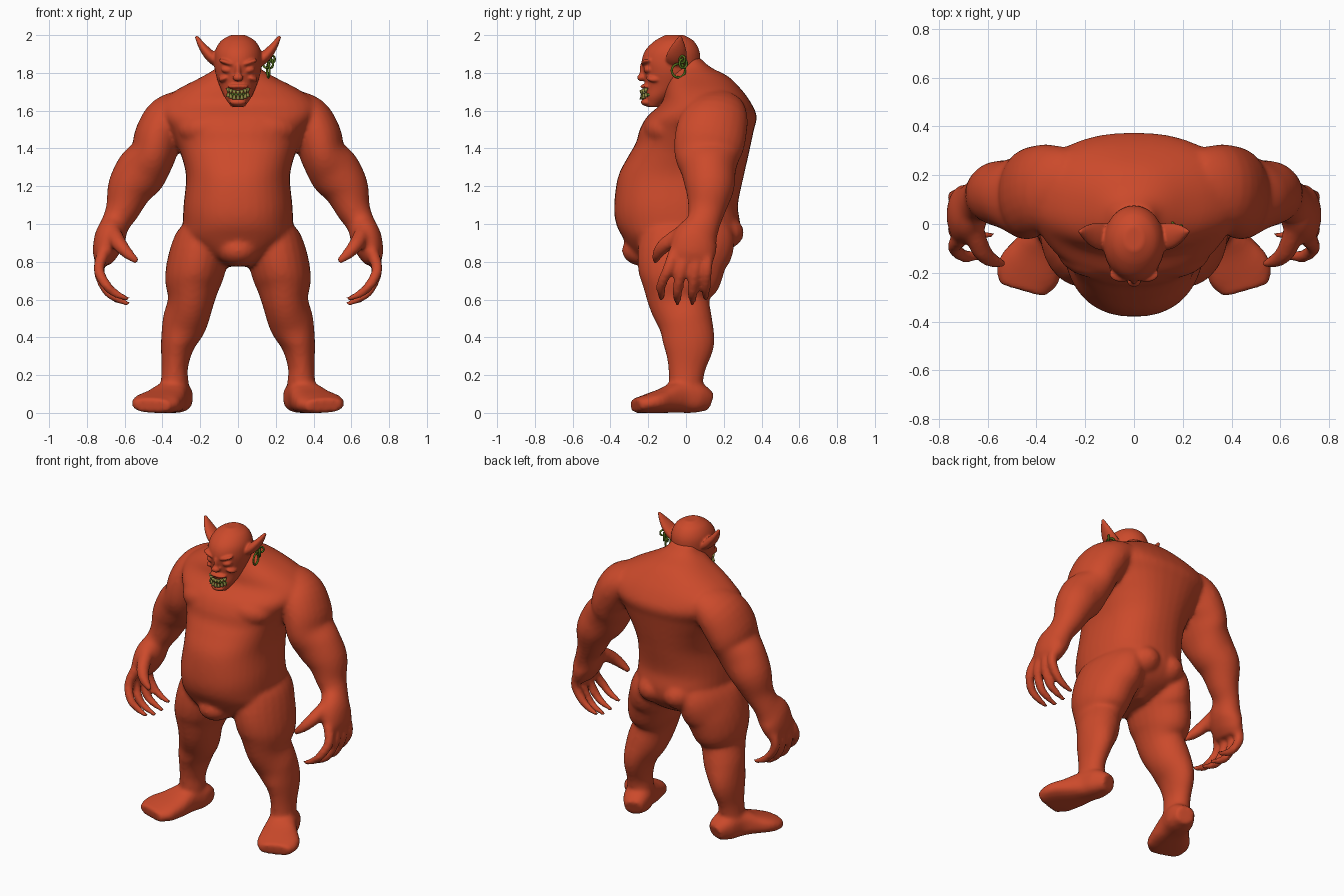
import bpy, bmesh
from math import sin, cos, pi, copysign, radians
from mathutils import Vector, Matrix

default_cube = bpy.data.objects.get("Cube")
if default_cube:
    bpy.data.objects.remove(default_cube, do_unlink=True)

X, Y, Z = Vector((1, 0, 0)), Vector((0, 1, 0)), Vector((0, 0, 1))


def make_material(name, colour):
    mat = bpy.data.materials.new(name)
    mat.use_nodes = True
    mat.diffuse_color = (*colour, 1)
    mat.node_tree.nodes["Principled BSDF"].inputs["Base Color"].default_value = (*colour, 1)
    return mat


skin = make_material("red_skin", (.6, .068, .024))
green = make_material("dark_green_metal", (.09, .17, .012))
tooth = make_material("olive_teeth", (.33, .31, .07))


def refine(sections, steps=4):
    """Smooth curve through the given sections."""
    keys = [Vector(s) for s in sections]
    keys = [keys[0]] + keys + [keys[-1]]
    result = []
    for p, q, r, s in zip(keys, keys[1:], keys[2:], keys[3:]):
        for k in range(steps):
            t = k / steps
            result.append(q + (r - p) * (t / 2) + (p * 2 - q * 5 + r * 4 - s) * (t * t / 2)
                          + (q * 3 - p - r * 3 + s) * (t ** 3 / 2))
    return result + [keys[-1]]


def loft(bm, sections, side=1, ref=X, axis=None, power=2.0, count=24):
    """Closed tube through (x, y, z, radius_u, radius_v) sections."""
    sections = refine(sections)
    centres = [Vector(s[:3]) for s in sections]
    rings = []
    for i, section in enumerate(sections):
        ahead = centres[min(i + 1, len(centres) - 1)]
        behind = centres[max(i - 1, 0)]
        tangent = axis or (ahead - behind).normalized()
        u = (ref - tangent * ref.dot(tangent)).normalized()
        v = tangent.cross(u)
        ring = []
        for k in range(count):
            c, s = cos(2 * pi * k / count), sin(2 * pi * k / count)
            c = copysign(abs(c) ** (2 / power), c)
            s = copysign(abs(s) ** (2 / power), s)
            point = centres[i] + u * c * section[3] + v * s * section[4]
            point.x *= side
            ring.append(bm.verts.new(point))
        rings.append(ring)
    for low, high in zip(rings, rings[1:]):
        for k in range(count):
            n = (k + 1) % count
            bm.faces.new((low[k], low[n], high[n], high[k]))
    bm.faces.new(rings[0])
    bm.faces.new(rings[-1])


def stack(bm, levels, power):
    """Upright loft from (z, front_y, back_y, half_width) levels."""
    loft(bm, [(0, (f + b) / 2, z, w, (b - f) / 2) for z, f, b, w in levels],
         axis=Z, power=power, count=40)


def blob(bm, centre, size, side=1, tilt=0):
    place = Matrix.Translation((centre[0] * side, centre[1], centre[2]))
    turn = Matrix.Rotation(radians(tilt * side), 4, "Y")
    bmesh.ops.create_uvsphere(bm, u_segments=20, v_segments=12, radius=1,
                              matrix=place @ turn @ Matrix.Diagonal((*size, 1)))


def finish(bm, name, material, voxel=None, smoothing=4):
    bmesh.ops.recalc_face_normals(bm, faces=bm.faces)
    for face in bm.faces:
        face.smooth = True
    mesh = bpy.data.meshes.new(name)
    bm.to_mesh(mesh)
    bm.free()
    mesh.materials.append(material)
    obj = bpy.data.objects.new(name, mesh)
    bpy.context.collection.objects.link(obj)
    if voxel:
        fuse = obj.modifiers.new("fuse", "REMESH")
        fuse.mode = "VOXEL"
        fuse.voxel_size = voxel
        fuse.use_smooth_shade = True
        relax = obj.modifiers.new("relax", "SMOOTH")
        relax.factor = .5
        relax.iterations = smoothing


# Torso: hips, belly, hunched back and neck
body = bmesh.new()
stack(body, [
    (.775, -.24, .08, .06), (.84, -.285, .21, .2), (.92, -.33, .275, .29),
    (1, -.37, .287, .292), (1.1, -.38, .275, .288), (1.25, -.36, .305, .275),
    (1.36, -.305, .33, .3), (1.43, -.265, .345, .33), (1.5, -.245, .36, .365),
    (1.57, -.205, .375, .41), (1.64, -.13, .345, .415), (1.71, -.11, .295, .325),
    (1.78, -.09, .225, .19), (1.83, -.08, .13, .11), (1.88, -.06, .075, .08)], power=2.3)
# Hanging fold below the belly
blob(body, (0, -.22, .86), (.11, .12, .085))

arm = [(.26, .15, 1.61, .11, .16), (.36, .15, 1.555, .13, .178),
       (.42, .13, 1.465, .128, .188), (.45, .115, 1.37, .122, .178),
       (.51, .12, 1.28, .138, .145), (.57, .125, 1.19, .122, .13),
       (.61, .11, 1.08, .092, .1), (.65, .09, 1, .075, .09),
       (.68, .05, .92, .082, .12), (.705, .035, .84, .066, .12),
       (.715, .03, .79, .04, .1)]
leg = [(.16, .02, 1, .11, .22), (.18, .01, .92, .145, .25),
       (.21, -.02, .82, .158, .24),
       (.238, -.03, .7, .15, .215), (.25, -.035, .59, .122, .165),
       (.285, 0, .47, .118, .142), (.32, .015, .36, .09, .135),
       (.335, .005, .24, .07, .1), (.335, 0, .15, .075, .09),
       (.335, .01, .06, .08, .09)]
foot = [(.3, .125, .06, .055, .05), (.32, .06, .08, .085, .08),
        (.35, -.03, .085, .09, .085), (.39, -.12, .065, .115, .065),
        (.435, -.2, .05, .132, .05), (.458, -.27, .038, .1, .038)]
thumb = [(.66, -.02, .95, .045, .045), (.625, -.11, .89, .04, .04),
         (.58, -.15, .84, .03, .03), (.53, -.165, .8, .016, .016)]
# Finger root and tip positions across the palm
fingers = [(-.06, -.13, .6), (0, -.045, .575), (.06, .035, .575), (.115, .105, .6)]

for side in (1, -1):
    loft(body, arm, side)
    loft(body, leg, side)
    loft(body, foot, side, power=2.6)
    loft(body, thumb, side, count=12)
    for root, tip, drop in fingers:
        mid = (root + tip) / 2
        loft(body, [(.71, root, .85, .034, .034), (.737, mid, .76, .03, .03),
                    (.7, tip, drop + .08, .027, .027),
                    (.645, tip, drop + .03, .022, .022),
                    (.575, tip, drop, .012, .012)], side, count=12)
    # Buttocks and chest
    blob(body, (.09, .13, .955), (.12, .178, .11), side)
    blob(body, (.14, -.1, 1.5), (.18, .125, .1), side)
finish(body, "body", skin, voxel=.013, smoothing=6)

# Head with narrow jaw, heavy brows and pointed ears
head = bmesh.new()
stack(head, [
    (1.62, -.21, -.14, .035), (1.67, -.22, -.07, .07), (1.73, -.215, .02, .097),
    (1.8, -.225, .06, .12), (1.86, -.235, .075, .126), (1.92, -.215, .07, .12),
    (1.97, -.165, .04, .09), (2, -.11, -.01, .04)], power=2)
blob(head, (0, -.235, 1.775), (.028, .024, .02))
blob(head, (0, -.225, 1.815), (.016, .022, .045))
blob(head, (0, -.21, 1.728), (.058, .032, .014))
blob(head, (0, -.21, 1.645), (.045, .03, .02))
ear = [(.09, -.055, 1.84, .05, .024), (.14, -.05, 1.883, .056, .03),
       (.185, -.04, 1.935, .04, .022), (.223, -.03, 1.995, .008, .008)]
for side in (1, -1):
    loft(head, ear, side, ref=Y)
    blob(head, (.053, -.205, 1.853), (.052, .034, .014), side, tilt=-18)
    blob(head, (.07, -.165, 1.772), (.036, .046, .018), side, tilt=20)
    blob(head, (.056, -.195, 1.815), (.034, .03, .02), side, tilt=-10)
finish(head, "head", skin, voxel=.0065, smoothing=4)

# Mouth lining and two upturned rows of teeth
mouth = bmesh.new()
blob(mouth, (0, -.185, 1.684), (.058, .04, .018))
finish(mouth, "mouth_lining", green)
teeth = bmesh.new()
for row, height in ((1, 1.671), (-1, 1.695)):
    for k in range(7):
        angle = radians(-57 + 19 * k)
        lift = .018 * sin(angle) ** 2
        spot = Matrix.Translation((.062 * sin(angle), -.185 - .05 * cos(angle), height + lift))
        bmesh.ops.create_cone(teeth, cap_ends=True, segments=8, radius1=.0115,
                              radius2=.004, depth=.025,
                              matrix=spot @ Matrix.Rotation(0 if row > 0 else pi, 4, "X"))
finish(teeth, "teeth", tooth)

# Ring cluster hanging from the left ear
rings = [(.16, -.04, 1.812, .036, 10), (.172, -.015, 1.85, .024, 35),
         (.183, -.02, 1.872, .018, -40), (.15, -.01, 1.845, .018, 60)]
for index, (x, y, z, radius, spin) in enumerate(rings):
    ring = bmesh.new()
    turn = Matrix.Rotation(radians(spin), 3, "Z")
    hoop = []
    for k in range(24):
        a = 2 * pi * k / 24
        outward = turn @ Vector((0, cos(a), sin(a)))
        across = turn @ X
        hoop.append([ring.verts.new(Vector((x, y, z)) + outward * (radius + .006 * cos(b))
                                    + across * .006 * sin(b))
                     for b in (2 * pi * j / 8 for j in range(8))])
    for k in range(24):
        this, after = hoop[k], hoop[(k + 1) % 24]
        for j in range(8):
            n = (j + 1) % 8
            ring.faces.new((this[j], after[j], after[n], this[n]))
    finish(ring, f"ear_ring_{index + 1}", green)
